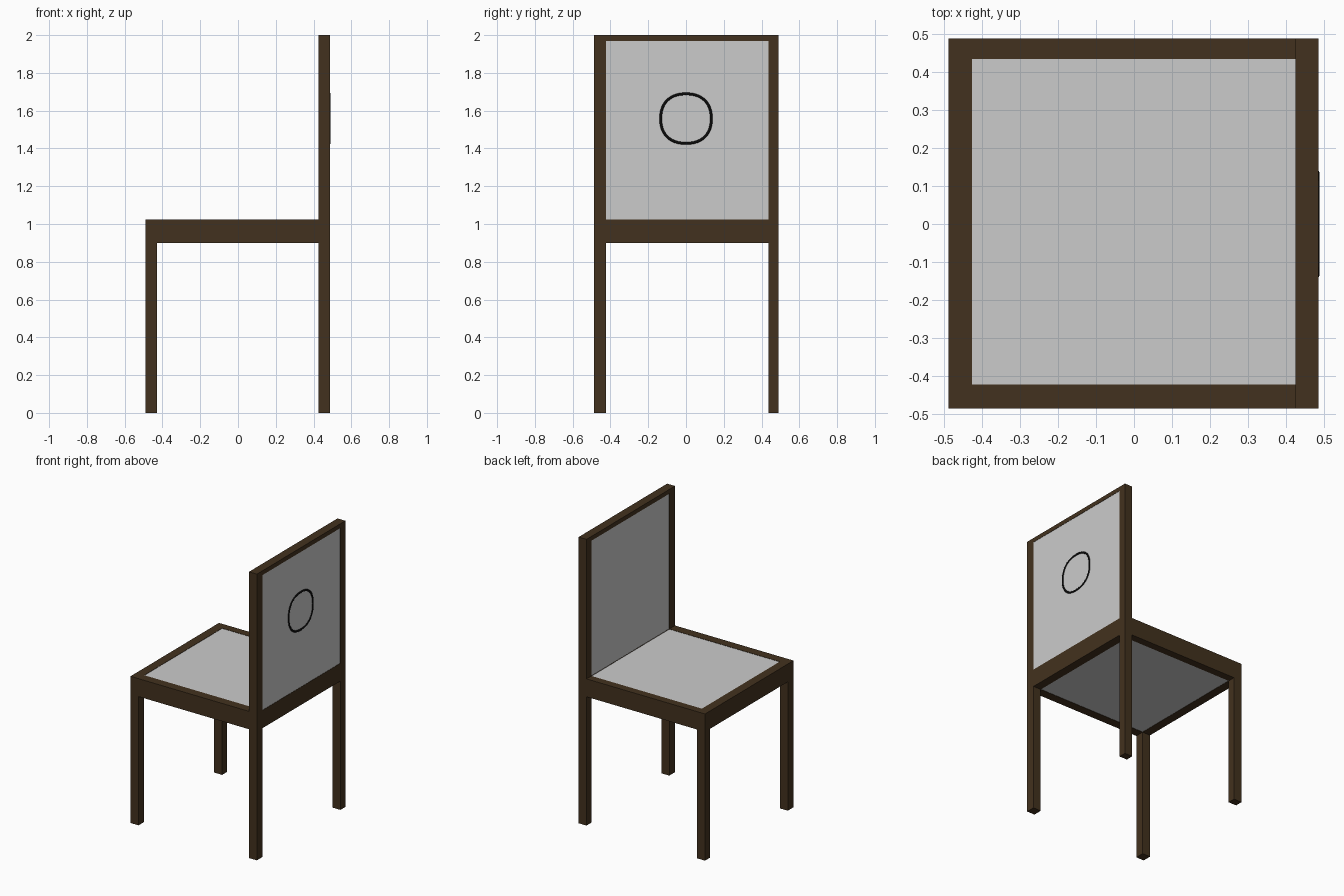
import bpy, bmesh, math
from mathutils import Vector

if "Cube" in bpy.data.objects:
    bpy.data.objects.remove(bpy.data.objects["Cube"])


def material(name, color):
    m = bpy.data.materials.new(name)
    m.diffuse_color = (*color, 1)
    m.use_nodes = True
    m.node_tree.nodes["Principled BSDF"].inputs["Base Color"].default_value = m.diffuse_color
    return m


wood = material("dark_wood", (0.055, 0.031, 0.013))
black = material("black", (0.003, 0.003, 0.003))


def box(name, x, y, z, mat=None):
    """Box from (min, max) ranges on each axis."""
    bm = bmesh.new()
    bmesh.ops.create_cube(bm, size=1)
    for v in bm.verts:
        v.co = Vector([(r[0] + r[1]) / 2 + c * (r[1] - r[0]) for r, c in zip((x, y, z), v.co)])
    me = bpy.data.meshes.new(name)
    bm.to_mesh(me)
    bm.free()
    ob = bpy.data.objects.new(name, me)
    bpy.context.collection.objects.link(ob)
    if mat:
        me.materials.append(mat)
    return ob


FRONT, BACK = (-0.49, -0.428), (0.426, 0.487)       # x ranges of the frame
SIDES = {"right": (-0.487, -0.424), "left": (0.436, 0.49)}  # y ranges
INNER_X, INNER_Y = (-0.428, 0.426), (-0.424, 0.436)
APRON = (0.90, 1.025)

# legs, tall back posts and side rails
for side, y in SIDES.items():
    box(f"front_leg_{side}", FRONT, y, (0, APRON[1]), wood)
    box(f"back_post_{side}", BACK, y, (0, 2), wood)
    box(f"seat_rail_{side}", INNER_X, y, APRON, wood)

# cross rails
box("seat_rail_front", FRONT, INNER_Y, APRON, wood)
box("seat_rail_back", BACK, INNER_Y, APRON, wood)
box("top_rail", BACK, INNER_Y, (1.97, 2), wood)

# upholstered panels, nearly flush with the frame
box("seat_panel", INNER_X, INNER_Y, (0.902, 1.023))
box("back_panel", (0.428, 0.485), INNER_Y, (1.025, 1.97))

# rounded-square ring on the rear of the backrest
curve = bpy.data.curves.new("back_ring", "CURVE")
curve.dimensions = "3D"
curve.bevel_depth = 0.008
curve.bevel_resolution = 2
N, P = 48, 2 / 2.3
spline = curve.splines.new("POLY")
spline.points.add(N - 1)
spline.use_cyclic_u = True
for i, p in enumerate(spline.points):
    c, s = math.cos(math.tau * i / N), math.sin(math.tau * i / N)
    p.co = (0.482, 0.134 * math.copysign(abs(c) ** P, c),
            1.558 + 0.131 * math.copysign(abs(s) ** P, s), 1)
curve.materials.append(black)
bpy.context.collection.objects.link(bpy.data.objects.new("back_ring", curve))
